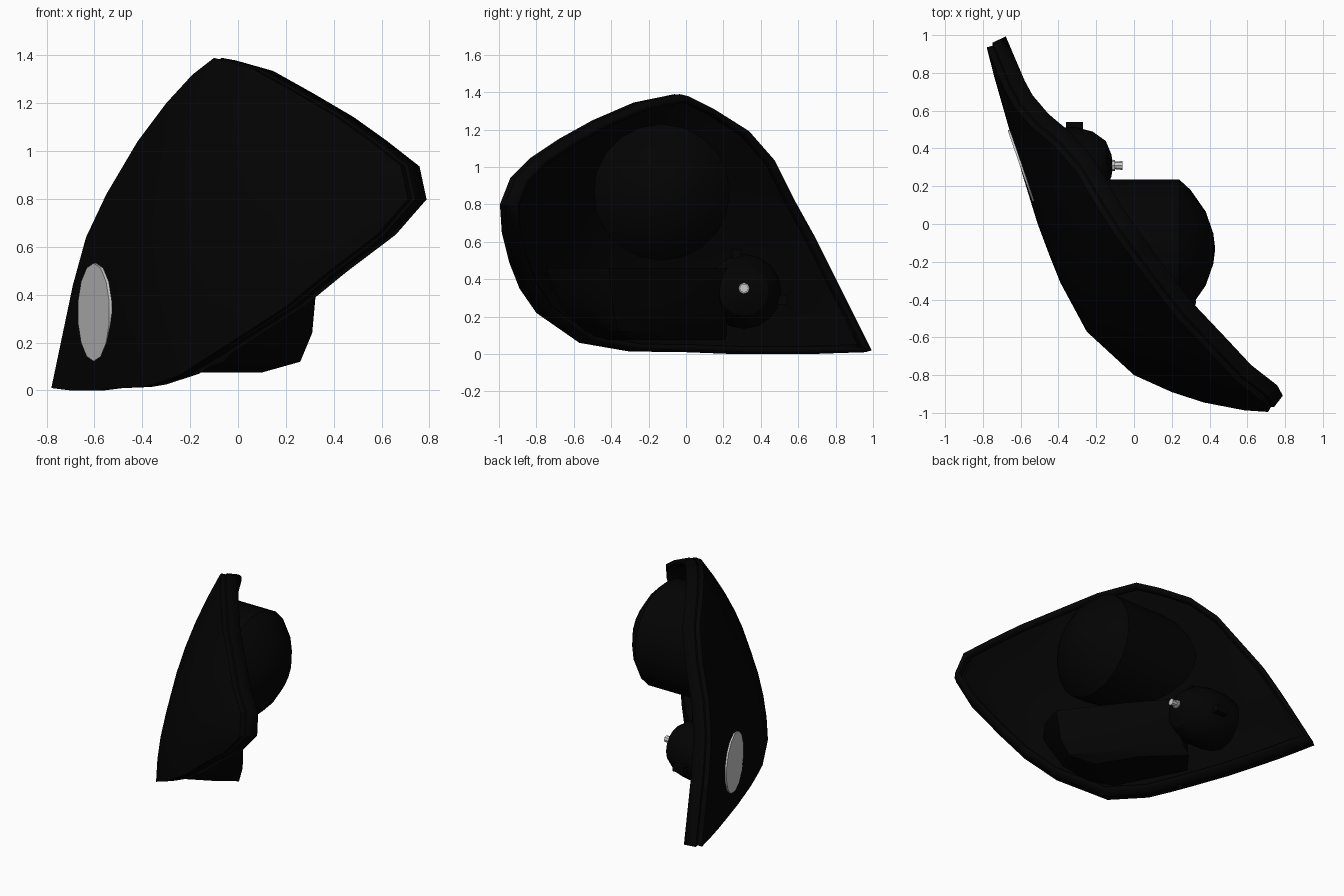
import bpy, bmesh, math
from mathutils import Vector, Matrix

if "Cube" in bpy.data.objects:
    bpy.data.objects.remove(bpy.data.objects["Cube"])

N = Vector((-0.774, -0.633, 0))          # outward facing direction of the lamp


def material(name, v):
    m = bpy.data.materials.new(name)
    m.diffuse_color = (v, v, v, 1)
    m.use_nodes = True
    m.node_tree.nodes["Principled BSDF"].inputs["Base Color"].default_value = m.diffuse_color
    return m


BLACK = material("black_plastic", 0.001)
GREY = material("clear_grey", 0.6)


def finish(bm, name, mat=BLACK, angle=30):
    me = bpy.data.meshes.new(name)
    bm.to_mesh(me)
    bm.free()
    ob = bpy.data.objects.new(name, me)
    bpy.context.collection.objects.link(ob)
    me.materials.append(mat)
    bpy.ops.object.select_all(action='DESELECT')
    ob.select_set(True)
    bpy.context.view_layer.objects.active = ob
    bpy.ops.object.shade_smooth_by_angle(angle=math.radians(angle))
    return ob


def loft(rings, closed=True):
    bm = bmesh.new()
    vs = [[bm.verts.new(p) for p in r] for r in rings]
    n = len(rings[0])
    for a, b in zip(vs, vs[1:]):
        for i in range(n if closed else n - 1):
            j = (i + 1) % n
            bm.faces.new((a[i], a[j], b[j], b[i]))
    bmesh.ops.remove_doubles(bm, verts=bm.verts, dist=0.001)
    bmesh.ops.recalc_face_normals(bm, faces=bm.faces)
    return bm


def revolve_x(profile, cy, cz, sides):
    """Rings of (x, radius) around an axis parallel to x."""
    ang = [2 * math.pi * i / sides for i in range(sides)]
    return loft([[(x, cy + r * math.cos(a), cz + r * math.sin(a)) for a in ang]
                 for x, r in profile])


def clip(bm, d):
    """Remove everything further outward than depth d."""
    geom = bm.verts[:] + bm.edges[:] + bm.faces[:]
    bmesh.ops.bisect_plane(bm, geom=geom, plane_co=N * d, plane_no=N, clear_outer=True)


# Lens outline: bottom and top edge points for each column
LEFT, RIGHT = (-.78, .935, .01), (.71, -.995, .80)
BOTTOM = [LEFT, (-.74, .78, .005), (-.70, .64, .0), (-.66, .5, .0), (-.59, .26, .0),
          (-.51, 0, .01), (-.45, -.16, .012), (-.39, -.31, .015),
          (-.25, -.57, .06), (0, -.8, .22), (.2, -.89, .35), (.37, -.945, .49),
          (.58, -.985, .65), RIGHT]
TOP = [LEFT, (-.69, .72, .44), (-.635, .62, .64), (-.55, .52, .82), (-.42, .41, 1.04),
       (-.30, .27, 1.20), (-.19, .08, 1.32), (-.10, -.06, 1.39),
       (.06, -.28, 1.345), (.23, -.5, 1.25), (.4, -.68, 1.15), (.54, -.83, 1.05),
       (.68, -.94, .94), RIGHT]
ROWS = 8
CENTRE = Vector((0, -.08, .68))


def lens_grid(scale=1.0, back=0.0):
    cols = []
    for b, t in zip(BOTTOM, TOP):
        b, t = Vector(b), Vector(t)
        k = .95 * max((b - t).dot(N), 0)
        col = []
        for i in range(ROWS + 1):
            s = i / ROWS
            p = b.lerp(t, s) + N * k * s * (1 - s)
            col.append(CENTRE + (p - CENTRE) * scale - N * back)
        cols.append(col)
    bm = loft(cols, closed=False)
    if sum(f.normal.dot(N) for f in bm.faces) < 0:
        bmesh.ops.reverse_faces(bm, faces=bm.faces)
    return bm


# Lens cover with a stepped rim running back around its outline
bm = lens_grid()
edges = [e for e in bm.edges if e.is_boundary]
for depth, grow in ((.03, .99), (.01, 1.01), (.075, .985)):
    ext = bmesh.ops.extrude_edge_only(bm, edges=edges)["geom"]
    for v in (g for g in ext if isinstance(g, bmesh.types.BMVert)):
        off = v.co - CENTRE
        off -= N * off.dot(N)
        v.co += off * (grow - 1) - N * depth
    edges = [g for g in ext if isinstance(g, bmesh.types.BMEdge)]
bmesh.ops.recalc_face_normals(bm, faces=bm.faces)
if sum(f.normal.dot(N) * f.calc_area() for f in bm.faces) < 0:
    bmesh.ops.reverse_faces(bm, faces=bm.faces)
lens = finish(bm, "lens_cover")
sol = lens.modifiers.new("thickness", 'SOLIDIFY')
sol.thickness = .03
sol.offset = -1

# Inner bezel behind the lens
finish(lens_grid(.94, .07), "inner_bezel")

# Main projector housing: large dome cut off at the bezel
bm = revolve_x([(-.4, .365), (.24, .365), (.30, .31), (.38, .195), (.42, .08), (.43, 0)],
               -.13, .865, 20)
clip(bm, .12)
finish(bm, "main_reflector_dome")

# Lower reflector bowl
LEVELS = [
    (.46, [(.15, -.76), (.27, -.60), (.33, -.41), (.03, -.02), (-.18, .22), (-.44, .05)]),
    (.24, [(.06, -.66), (.22, -.52), (.31, -.39), (.01, -.01), (-.20, .22), (-.42, .05)]),
    (.12, [(-.06, -.54), (.12, -.45), (.26, -.36), (-.02, -.01), (-.25, .22), (-.42, .05)]),
    (.075, [(-.18, -.42), (-.04, -.36), (.10, -.28), (-.06, -.01), (-.30, .21), (-.42, .05)])]
bm = loft([[(x, y, z) for x, y in ring] for z, ring in LEVELS])
bmesh.ops.holes_fill(bm, edges=[e for e in bm.edges if e.is_boundary])
bmesh.ops.recalc_face_normals(bm, faces=bm.faces)
finish(bm, "lower_reflector_bowl")

# Side lamp: bowl, clear disc, bulb socket and small lugs
finish(revolve_x([(-.5, .18), (-.42, .2), (-.30, .2), (-.22, .18), (-.15, .13),
                  (-.12, .06), (-.11, 0)], .31, .335, 16), "side_reflector_bowl")

bm = bmesh.new()
bmesh.ops.create_cone(bm, cap_ends=True, segments=14, radius1=.205, radius2=.205, depth=.012)
face = Vector((-.945, -.326, 0))
rot = face.to_track_quat('Z', 'Y').to_matrix().to_4x4()
bmesh.ops.transform(bm, verts=bm.verts,
                    matrix=Matrix.Translation(Vector((-.594, .31, .327)) + face * .004) @ rot)
finish(bm, "side_lamp_disc", GREY)

finish(revolve_x([(-.13, .03), (-.10, .03), (-.10, .02), (-.06, .024), (-.06, 0)],
                 .31, .352, 8), "bulb_socket", GREY)

for i, (x, y, z) in enumerate([(-.315, .515, .29), (-.30, .27, .535)]):
    bm = bmesh.new()
    bmesh.ops.create_cube(bm, size=1)
    bmesh.ops.scale(bm, verts=bm.verts, vec=(.09, .05, .05))
    bmesh.ops.translate(bm, verts=bm.verts, vec=(x, y, z))
    finish(bm, f"side_lug_{i + 1}")
